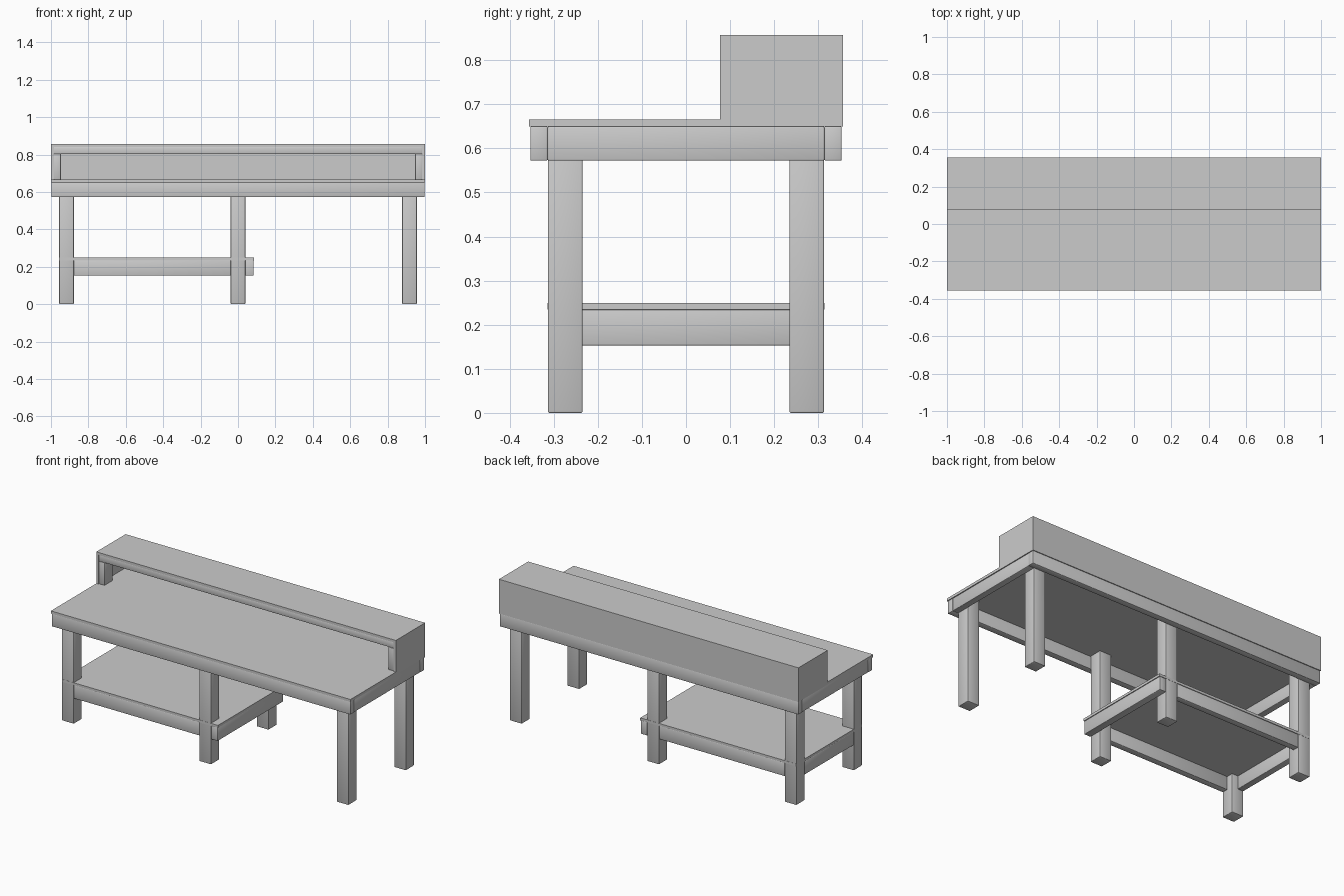
import bpy

if "Cube" in bpy.data.objects:
    bpy.data.objects.remove(bpy.data.objects["Cube"])


def box(name, x, y, z, bevel=0.0):
    """Board from (min, max) ranges, with optional eased edges."""
    bpy.ops.mesh.primitive_cube_add(
        size=1, location=[(a + b) / 2 for a, b in (x, y, z)])
    ob = bpy.context.object
    ob.name = name
    ob.scale = [b - a for a, b in (x, y, z)]
    bpy.ops.object.transform_apply(location=False, rotation=False, scale=True)
    if bevel:
        m = ob.modifiers.new("eased_edges", "BEVEL")
        m.width = bevel
        m.segments = 2
        bpy.ops.object.shade_smooth()
    return ob


def span(s, a, b):
    """Range a..b placed on the positive or negative side."""
    return (a, b) if s > 0 else (-b, -a)


E = 0.003

# Worktop and the apron frame under it
box("worktop", (-1, 1), (-0.356, 0.356), (0.65, 0.666))
for s, side in ((-1, "front"), (1, "back")):
    box(side + "_apron", (-0.997, 0.997), span(s, 0.314, 0.353), (0.572, 0.65), E)
for s, side in ((-1, "left"), (1, "right")):
    box(side + "_apron", span(s, 0.957, 0.996), (-0.314, 0.314), (0.572, 0.65), E)

# Six square legs
for cx, place in ((-0.917, "left"), (0, "middle"), (0.917, "right")):
    for s, side in ((-1, "front"), (1, "back")):
        box(f"{side}_{place}_leg", (cx - 0.039, cx + 0.039),
            span(s, 0.235, 0.313), (0, 0.65), E)

# Lower shelf and its rails
box("lower_shelf", (-0.956, 0.086), (-0.314, 0.314), (0.234, 0.249))
for s, side in ((-1, "front"), (1, "back")):
    box(side + "_shelf_rail", (-0.878, -0.039), span(s, 0.274, 0.312), (0.153, 0.234), E)
box("left_shelf_rail", (-0.955, -0.916), (-0.235, 0.235), (0.153, 0.234), E)
box("shelf_end_beam", (0.04, 0.083), (-0.313, 0.313), (0.153, 0.234), E)

# Riser shell, open at the front
box("riser_top", (-1, 1), (0.077, 0.356), (0.841, 0.857))
box("riser_back", (-1, 1), (0.341, 0.356), (0.65, 0.842))
for s, side in ((-1, "left"), (1, "right")):
    box(side + "_riser_panel", span(s, 0.985, 1), (0.077, 0.342), (0.65, 0.842))
    # Inner support frame
    box(side + "_riser_post", span(s, 0.947, 0.985), (0.08, 0.158), (0.666, 0.803), E)
    box(side + "_riser_rail", span(s, 0.947, 0.985), (0.118, 0.341), (0.803, 0.841), E)
box("riser_front_rail", (-0.985, 0.985), (0.08, 0.118), (0.803, 0.841), E)
